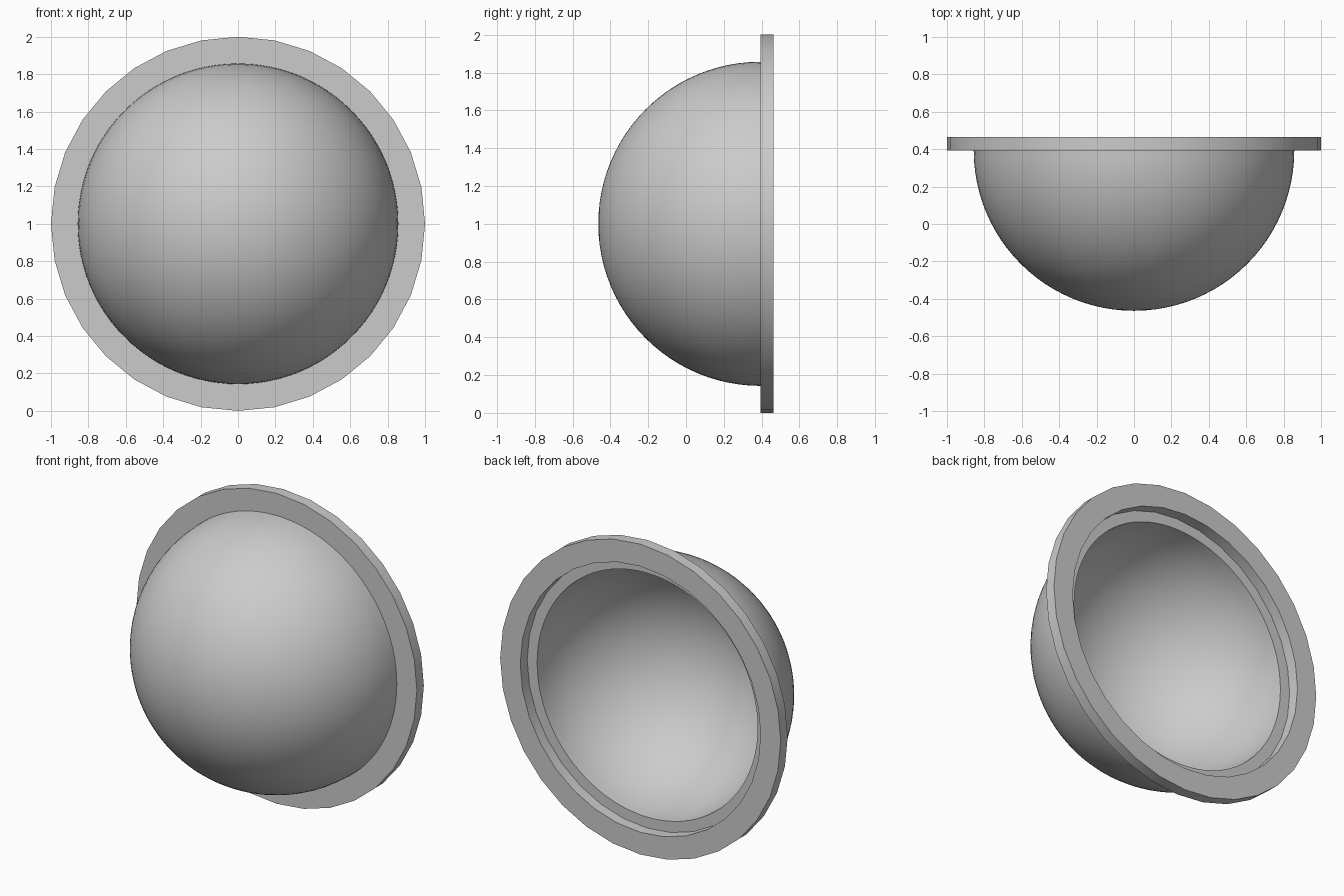
import bpy, bmesh
from math import sin, cos, pi
from mathutils import Matrix, Vector

cube = bpy.data.objects.get("Cube")
if cube:
    bpy.data.objects.remove(cube, do_unlink=True)

RIM_Y = 0.393        # plane where the dome meets the flange
THICK = 0.071        # wall and flange thickness
OUTER = 0.857        # outer dome radius
INNER = OUTER - THICK
FLANGE = 1.0         # outer flange radius

grey = bpy.data.materials.new("plain_grey")
grey.use_nodes = True
colour = (0.6, 0.6, 0.6, 1)
grey.diffuse_color = colour
grey.node_tree.nodes["Principled BSDF"].inputs["Base Color"].default_value = colour


def lathe(name, profile, sides):
    """Spin a closed (radius, y) profile around the front-to-back axis."""
    bm = bmesh.new()
    verts = [bm.verts.new((0, y, r)) for r, y in profile]
    edges = [bm.edges.new(pair) for pair in zip(verts, verts[1:])]
    bmesh.ops.spin(bm, geom=verts + edges, cent=(0, 0, 0), axis=(0, 1, 0),
                   angle=2 * pi, steps=sides, use_merge=True)
    bmesh.ops.remove_doubles(bm, verts=bm.verts[:], dist=0.0001)
    bmesh.ops.recalc_face_normals(bm, faces=bm.faces[:])
    mesh = bpy.data.meshes.new(name)
    bm.to_mesh(mesh)
    bm.free()
    mesh.materials.append(grey)
    obj = bpy.data.objects.new(name, mesh)
    obj.location = (0, RIM_Y, 1)
    bpy.context.collection.objects.link(obj)
    bpy.ops.object.select_all(action='DESELECT')
    obj.select_set(True)
    bpy.context.view_layer.objects.active = obj
    bpy.ops.object.shade_smooth_by_angle()
    return obj


def quarter_arc(radius, steps=24):
    return [(radius * sin(i * pi / 2 / steps), -radius * cos(i * pi / 2 / steps))
            for i in range(steps + 1)]


# Hollow dome: outer skin, rim ledge, inner skin
lathe("dome_shell", quarter_arc(OUTER) + quarter_arc(INNER)[::-1], 96)

# Flat ring around the open back
lathe("flange_ring", [(OUTER, 0), (FLANGE, 0), (FLANGE, THICK),
                      (OUTER, THICK), (OUTER, 0)], 32)
